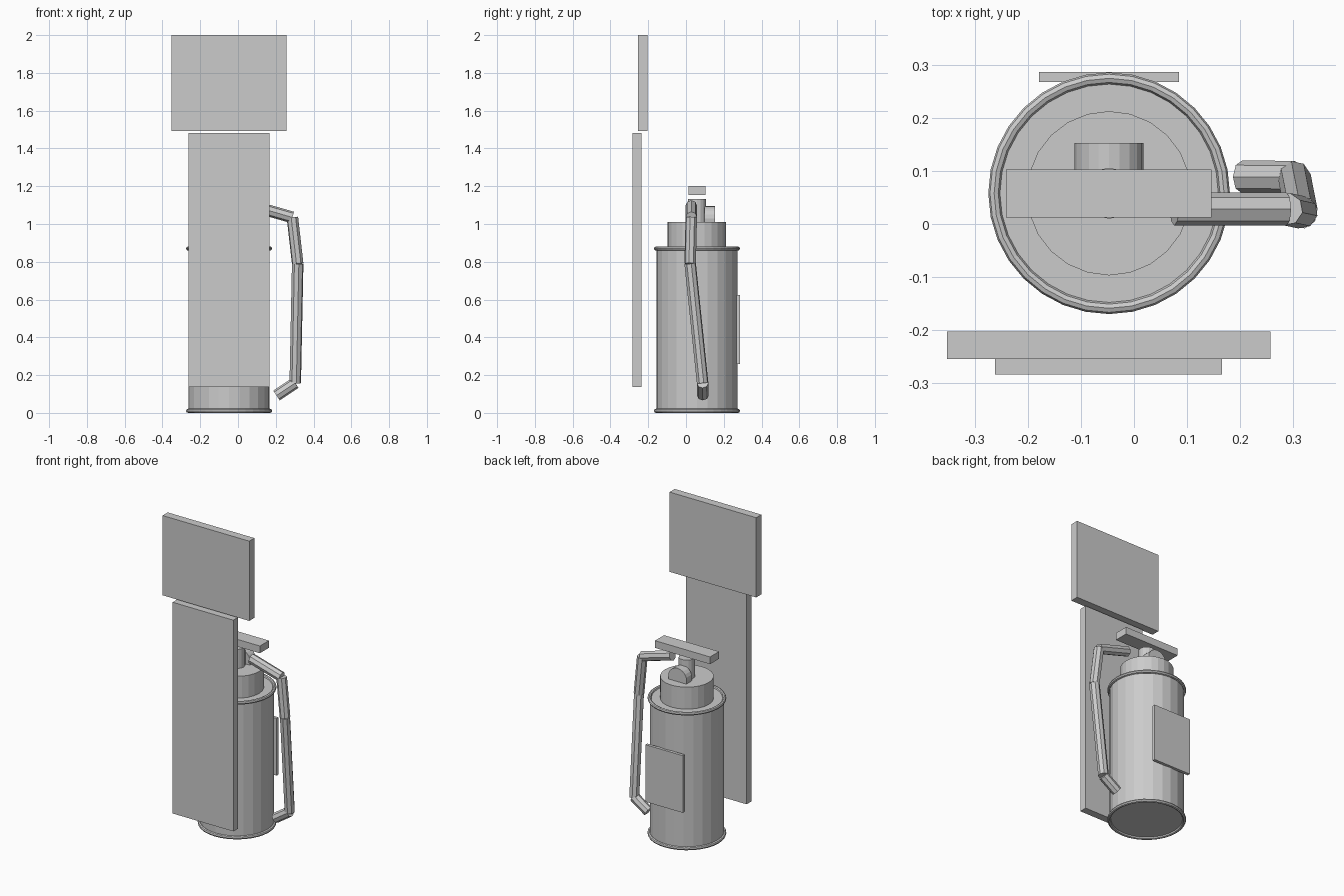
import bpy
from mathutils import Vector

if "Cube" in bpy.data.objects:
    bpy.data.objects.remove(bpy.data.objects["Cube"])

CX, CY = -0.047, 0.058      # axis of the tank


def box(name, lo, hi):
    lo, hi = Vector(lo), Vector(hi)
    bpy.ops.mesh.primitive_cube_add(size=1, location=(lo + hi) / 2)
    ob = bpy.context.object
    ob.name = name
    ob.scale = hi - lo
    bpy.ops.object.transform_apply(location=False, rotation=False, scale=True)
    return ob


def tube(name, a, b, radius, sides):
    """Capped cylinder running from point a to point b."""
    a, b = Vector(a), Vector(b)
    bpy.ops.mesh.primitive_cylinder_add(
        vertices=sides, radius=radius, depth=(b - a).length, location=(a + b) / 2,
        rotation=(b - a).to_track_quat('Z', 'Y').to_euler())
    ob = bpy.context.object
    ob.name = name
    return ob


# tank, neck and valve
tube("tank_body", (CX, CY, 0.011), (CX, CY, 0.87), 0.215, 24)
tube("tank_neck", (CX, CY, 0.87), (CX, CY, 1.01), 0.155, 24)
tube("valve_stem", (CX, CY, 1.01), (CX, CY, 1.132), 0.048, 16)

# rolled rims
for name, z in (("bottom_rim", 0.011), ("top_rim", 0.87)):
    bpy.ops.mesh.primitive_torus_add(
        major_segments=32, minor_segments=8, major_radius=0.217,
        minor_radius=0.011, location=(CX, CY, z))
    bpy.context.object.name = name

# pressure gauge behind the valve
tube("gauge", (CX, 0.098, 1.03), (CX, 0.153, 1.03), 0.065, 20)

# squeeze handle above the valve
box("handle", (-0.242, 0.012, 1.154), (0.146, 0.103, 1.2))

# label plate on the tank
box("label_plate", (-0.179, 0.268, 0.26), (0.085, 0.287, 0.624))

# wall board and sign
box("back_board", (-0.262, -0.284, 0.137), (0.166, -0.236, 1.483))
box("sign_board", (-0.353, -0.255, 1.492), (0.258, -0.203, 2.0))

# hose made of straight sections
path = [(0.076, 0.028, 1.096), (0.288, 0.028, 1.035), (0.316, 0.022, 0.79),
        (0.303, 0.088, 0.158), (0.204, 0.089, 0.092)]
for i, (a, b) in enumerate(zip(path, path[1:])):
    tube(f"hose_section_{i + 1}", a, b, 0.031, 8)
